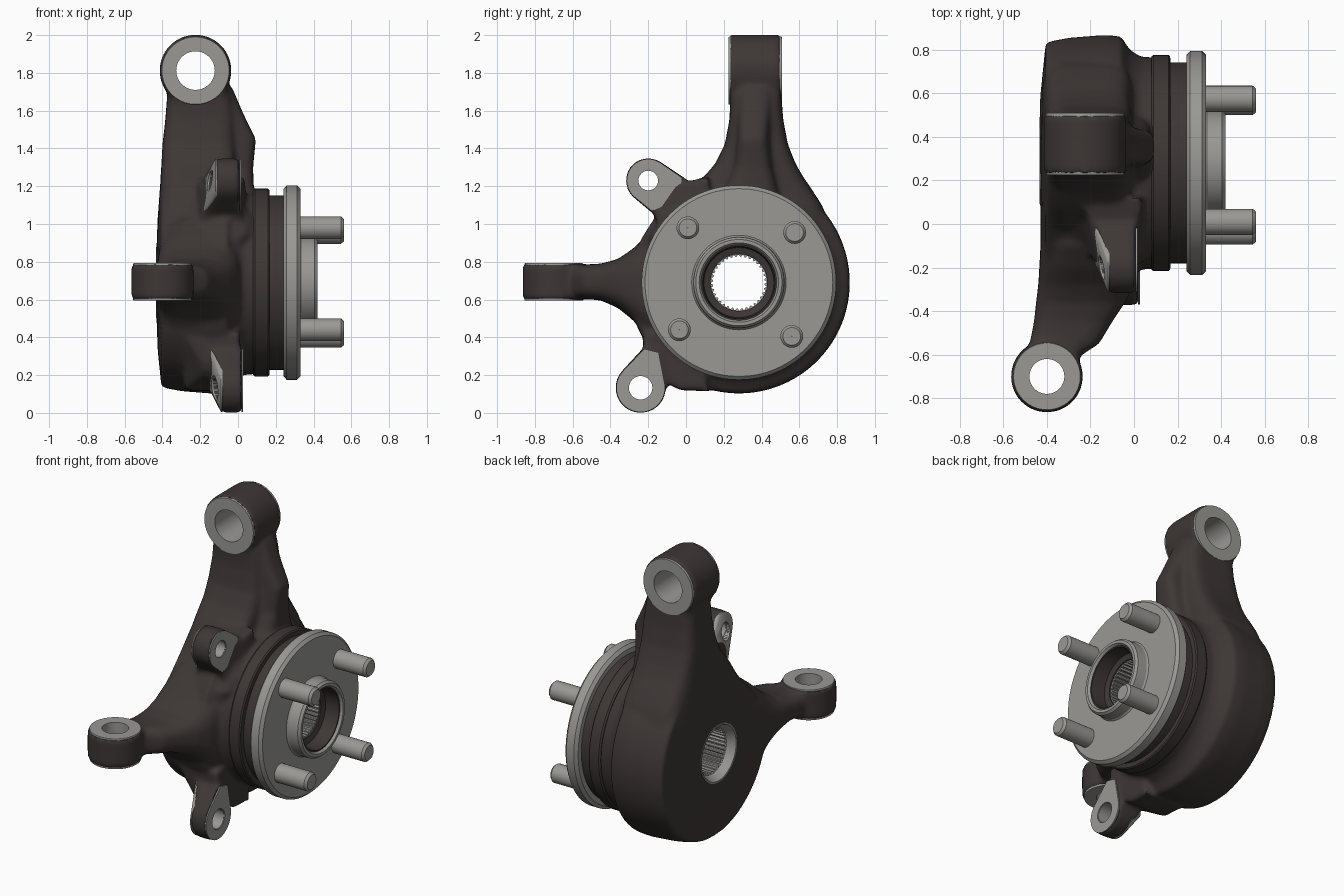
import bpy, bmesh, math
from mathutils import Vector

if "Cube" in bpy.data.objects:
    bpy.data.objects.remove(bpy.data.objects["Cube"])

HY, HZ = 0.28, 0.69                     # hub axis position
HUB = (0, HY, HZ)
AX = {'x': ((1, 0, 0), (0, 1, 0), (0, 0, 1)),
      'y': ((0, 1, 0), (0, 0, 1), (1, 0, 0)),
      'z': ((0, 0, 1), (1, 0, 0), (0, 1, 0))}


def material(name, rgb):
    m = bpy.data.materials.new(name)
    m.diffuse_color = (*rgb, 1)
    m.use_nodes = True
    m.node_tree.nodes["Principled BSDF"].inputs["Base Color"].default_value = m.diffuse_color
    return m


DARK = material("dark_cast_iron", (0.047, 0.038, 0.036))
LIGHT = material("machined_steel", (0.32, 0.315, 0.30))


def lathe(bm, profile, centre, axis='x', n=64, teeth=0.0):
    """Spin a closed (position, radius) profile; teeth modulate the smallest radius."""
    a, u, v = (Vector(d) for d in AX[axis])
    rmin = min(r for _, r in profile)
    rings = []
    for i in range(n):
        w = 2 * math.pi * i / n
        d = u * math.cos(w) + v * math.sin(w)
        ring = []
        for t, r in profile:
            if teeth and r < rmin + 1e-4 and i % 4 < 2:
                r += teeth
            ring.append(bm.verts.new(Vector(centre) + a * t + d * r))
        rings.append(ring)
    k = len(profile)
    for i in range(n):
        p, q = rings[i], rings[(i + 1) % n]
        for j in range(k):
            m = (j + 1) % k
            bm.faces.new((p[j], p[m], q[m], q[j]))


def rod(bm, centre, axis, t0, t1, r, n=48):
    """Solid cylinder."""
    a, u, v = (Vector(d) for d in AX[axis])
    ends = [[bm.verts.new(Vector(centre) + a * t + (u * math.cos(2 * math.pi * i / n)
             + v * math.sin(2 * math.pi * i / n)) * r) for i in range(n)] for t in (t0, t1)]
    skin(bm, ends)


def skin(bm, rings):
    n = len(rings[0])
    for p, q in zip(rings, rings[1:]):
        for i in range(n):
            bm.faces.new((p[i], p[(i + 1) % n], q[(i + 1) % n], q[i]))
    bm.faces.new(rings[0][::-1])
    bm.faces.new(rings[-1])


def loft(bm, axis, secs, power=4.0, n=40):
    """Rounded-box sections (t, a0, a1, b0, b1): axis z uses x,y; axis y uses x,z."""
    rings = []
    for t, a0, a1, b0, b1 in secs:
        ring = []
        for i in range(n):
            w = 2 * math.pi * i / n
            c, s = math.cos(w), math.sin(w)
            a = (a0 + a1) / 2 + (a1 - a0) / 2 * math.copysign(abs(c) ** (2 / power), c)
            b = (b0 + b1) / 2 + (b1 - b0) / 2 * math.copysign(abs(s) ** (2 / power), s)
            ring.append(bm.verts.new((a, b, t) if axis == 'z' else (a, t, b)))
        rings.append(ring)
    skin(bm, rings)


def hull(bm, circle, extra, x0, x1, back=0.0, front=0.0):
    """Teardrop plate between two x; back and front shift its extra points along x."""
    cy, cz, r = circle
    pts = [(cy + r * math.cos(i * math.pi / 20), cz + r * math.sin(i * math.pi / 20)) for i in range(40)]
    vs = [bm.verts.new((x, y, z)) for x in (x0, x1) for y, z in pts]
    vs += [bm.verts.new((x, y, z)) for x in (x0 + back, x1 + front) for y, z in extra]
    res = bmesh.ops.convex_hull(bm, input=vs)
    bmesh.ops.delete(bm, geom=[g for g in res["geom_interior"] if isinstance(g, bmesh.types.BMVert)],
                     context='VERTS')


def make(name, mat, build, mods=None):
    bm = bmesh.new()
    build(bm)
    bmesh.ops.recalc_face_normals(bm, faces=bm.faces)
    me = bpy.data.meshes.new(name)
    bm.to_mesh(me)
    bm.free()
    ob = bpy.data.objects.new(name, me)
    bpy.context.collection.objects.link(ob)
    if mods:
        mods(ob)
        bpy.context.view_layer.update()
        ob.data = bpy.data.meshes.new_from_object(ob.evaluated_get(bpy.context.evaluated_depsgraph_get()))
        ob.modifiers.clear()
    ob.data.materials.clear()
    ob.data.materials.append(mat)
    bpy.ops.object.select_all(action='DESELECT')
    ob.select_set(True)
    bpy.context.view_layer.objects.active = ob
    bpy.ops.object.shade_smooth_by_angle(angle=math.radians(35 if mods else 25))
    return ob


TOP = (-0.225, 0, 1.812)                # upper arm eye, axis y
STEER = (-0.40, -0.70, 0)               # steering arm eye, axis z
EARS = [("upper_ear", (-0.20, 1.23, 0.118), [(-0.01, 1.245), (-0.18, 1.06), (-0.04, 1.12)], -0.115, 0.01, 0.055),
        ("lower_ear", (-0.24, 0.133, 0.133), [(-0.22, 0.35), (-0.14, 0.33), (-0.11, 0.12)], -0.085, 0.022, 0.065)]
TAPER = -0.06                           # ears thicken backwards near the body


# holes through the casting
def holes(bm):
    rod(bm, HUB, 'x', -0.6, 0.3, 0.185)
    rod(bm, TOP, 'y', 0.0, 0.8, 0.112)
    rod(bm, STEER, 'z', 0.4, 1.0, 0.09)
    for _, (y, z, r), _, _, _, h in EARS:
        rod(bm, (0, y, z), 'x', -0.6, 0.3, h)


cutter = make("hole_cutter", DARK, holes)
cutter.hide_render = True


# knuckle casting
def casting(bm):
    lathe(bm, [(-0.435, 0.08), (-0.425, 0.36), (-0.405, 0.555), (-0.30, 0.575), (-0.14, 0.588),
               (-0.06, 0.583), (-0.02, 0.52), (0.03, 0.488), (0.11, 0.485), (0.11, 0.08)], HUB, n=96)
    # draw the rim inwards between the upper and steering arms, most at the back
    for v in bm.verts:
        d = Vector((v.co.y - HY, v.co.z - HZ))
        k = max(0.0, d.normalized().dot(Vector((-0.72, 0.69)))) ** 6
        d *= 1 - 0.17 * k * min(1.0, max(0.0, -v.co.x / 0.3))
        v.co.y, v.co.z = HY + d.x, HZ + d.y
    # upper arm with its front rib
    loft(bm, 'z', [(0.75, -0.435, 0.0, -0.1, 0.76), (1.0, -0.425, 0.0, -0.06, 0.76), (1.1, -0.42, 0.0, -0.01, 0.72),
                   (1.2, -0.413, -0.01, 0.055, 0.655), (1.25, -0.41, -0.01, 0.095, 0.62),
                   (1.32, -0.405, -0.01, 0.155, 0.58), (1.42, -0.40, -0.015, 0.205, 0.54),
                   (1.55, -0.385, -0.02, 0.23, 0.515),
                   (1.68, -0.375, -0.035, 0.235, 0.505), (1.8, -0.33, -0.1, 0.24, 0.5)], 5)
    loft(bm, 'z', [(0.9, -0.3, 0.10, 0.1, 0.55), (1.15, -0.3, 0.085, 0.18, 0.5), (1.3, -0.3, 0.08, 0.25, 0.46),
                   (1.45, -0.3, 0.095, 0.27, 0.44), (1.58, -0.3, 0.03, 0.27, 0.45), (1.72, -0.3, -0.03, 0.28, 0.46)], 4)
    rod(bm, TOP, 'y', 0.232, 0.503, 0.19)
    # steering arm
    loft(bm, 'y', [(-0.64, -0.50, -0.30, 0.605, 0.785), (-0.55, -0.48, -0.16, 0.605, 0.785),
                   (-0.45, -0.46, -0.10, 0.595, 0.79), (-0.36, -0.45, -0.04, 0.555, 0.815),
                   (-0.28, -0.44, 0.0, 0.49, 0.87), (-0.2, -0.435, 0.02, 0.40, 0.95),
                   (-0.1, -0.43, 0.04, 0.32, 1.03), (0.1, -0.43, 0.04, 0.3, 1.07)], 3.0)
    rod(bm, STEER, 'z', 0.597, 0.79, 0.165)
    # caliper ears and their webs, sloping back into the body
    for _, c, extra, x0, x1, _ in EARS:
        hull(bm, c, extra, x0 + 0.002, x1 - 0.002, TAPER)
    hull(bm, (-0.09, 1.11, 0.09), [(0.12, 1.25), (0.15, 0.95), (-0.12, 0.9)], -0.17, 0.0, -0.06, 0.04)
    hull(bm, (-0.12, 0.28, 0.10), [(0.12, 0.115), (-0.03, 0.12), (-0.23, 0.42), (0.05, 0.5)], -0.18, -0.01, -0.1, 0.02)
    # cast lump beside the bearing seat
    loft(bm, 'z', [(0.84, -0.2, 0.0, -0.22, 0.1), (0.94, -0.2, 0.08, -0.2, 0.1), (1.02, -0.2, 0.09, -0.14, 0.1),
                   (1.14, -0.2, 0.01, -0.06, 0.2)], 3)


def blend(ob):
    m = ob.modifiers.new("fuse", 'REMESH')
    m.mode, m.voxel_size = 'VOXEL', 0.0145
    m = ob.modifiers.new("soften", 'SMOOTH')
    m.factor, m.iterations = 0.5, 9
    cut(ob)


def cut(ob):
    m = ob.modifiers.new("holes", 'BOOLEAN')
    m.operation, m.solver, m.object = 'DIFFERENCE', 'EXACT', cutter


make("knuckle_casting", DARK, casting, blend)

# machined bushings of the two arm eyes
make("upper_eye_bushing", LIGHT, lambda bm: lathe(
    bm, [(0.226, 0.102), (0.226, 0.178), (0.232, 0.18), (0.503, 0.18), (0.509, 0.178), (0.509, 0.102)], TOP, 'y'))
make("steering_eye_bushing", LIGHT, lambda bm: lathe(
    bm, [(0.594, 0.08), (0.594, 0.153), (0.6, 0.155), (0.787, 0.155), (0.793, 0.153), (0.793, 0.08)], STEER, 'z'))

# machined faces on both sides of the ears
for name, (y, z, r), extra, x0, x1, h in EARS:
    inner = [(y + (a - y) * 0.95, z + (b - z) * 0.95) for a, b in extra]
    for side, xa, shift in (("back", x0 - 0.005, TAPER), ("front", x1 - 0.003, 0)):
        make(f"{name}_{side}_face", LIGHT,
             lambda bm: hull(bm, (y, z, r - 0.004), inner, xa, xa + 0.008, shift, shift), cut)
    make(name + "_bore", LIGHT, lambda bm: lathe(
        bm, [(x0, h - 0.003), (x0, h + 0.006), (x1, h + 0.006), (x1, h - 0.003)], (0, y, z), n=32))

# bearing seal rings behind the flange
make("bearing_ring", DARK, lambda bm: lathe(
    bm, [(0.08, 0.2), (0.08, 0.49), (0.09, 0.497), (0.158, 0.497), (0.166, 0.49), (0.168, 0.462),
         (0.245, 0.462), (0.245, 0.2)], HUB, n=96))

# wheel hub flange with centring collar
make("hub_flange", LIGHT, lambda bm: lathe(
    bm, [(0.24, 0.2), (0.24, 0.495), (0.258, 0.515), (0.312, 0.515), (0.33, 0.497), (0.33, 0.25), (0.34, 0.243),
         (0.405, 0.24), (0.42, 0.228), (0.42, 0.21), (0.405, 0.2)], HUB, n=96))
make("hub_recess", DARK, lambda bm: lathe(
    bm, [(0.404, 0.205), (0.404, 0.192), (0.31, 0.185), (0.30, 0.15), (0.27, 0.15), (0.27, 0.205)], HUB))

# splined sleeve through the hub
make("splined_sleeve", LIGHT, lambda bm: lathe(
    bm, [(-0.435, 0.188), (-0.435, 0.178), (-0.385, 0.15), (-0.38, 0.137), (0.29, 0.137), (0.292, 0.16),
         (0.27, 0.188)], HUB, n=144, teeth=0.01))

# wheel studs
for i, (y, z) in enumerate([(0.01, 0.98), (0.575, 0.955), (-0.035, 0.44), (0.56, 0.405)]):
    make(f"wheel_stud_{i + 1}", LIGHT, lambda bm: lathe(
        bm, [(0.25, 0.001), (0.25, 0.06), (0.545, 0.06), (0.56, 0.047), (0.56, 0.001)], (0, y, z), n=32))

bpy.data.objects.remove(cutter)
